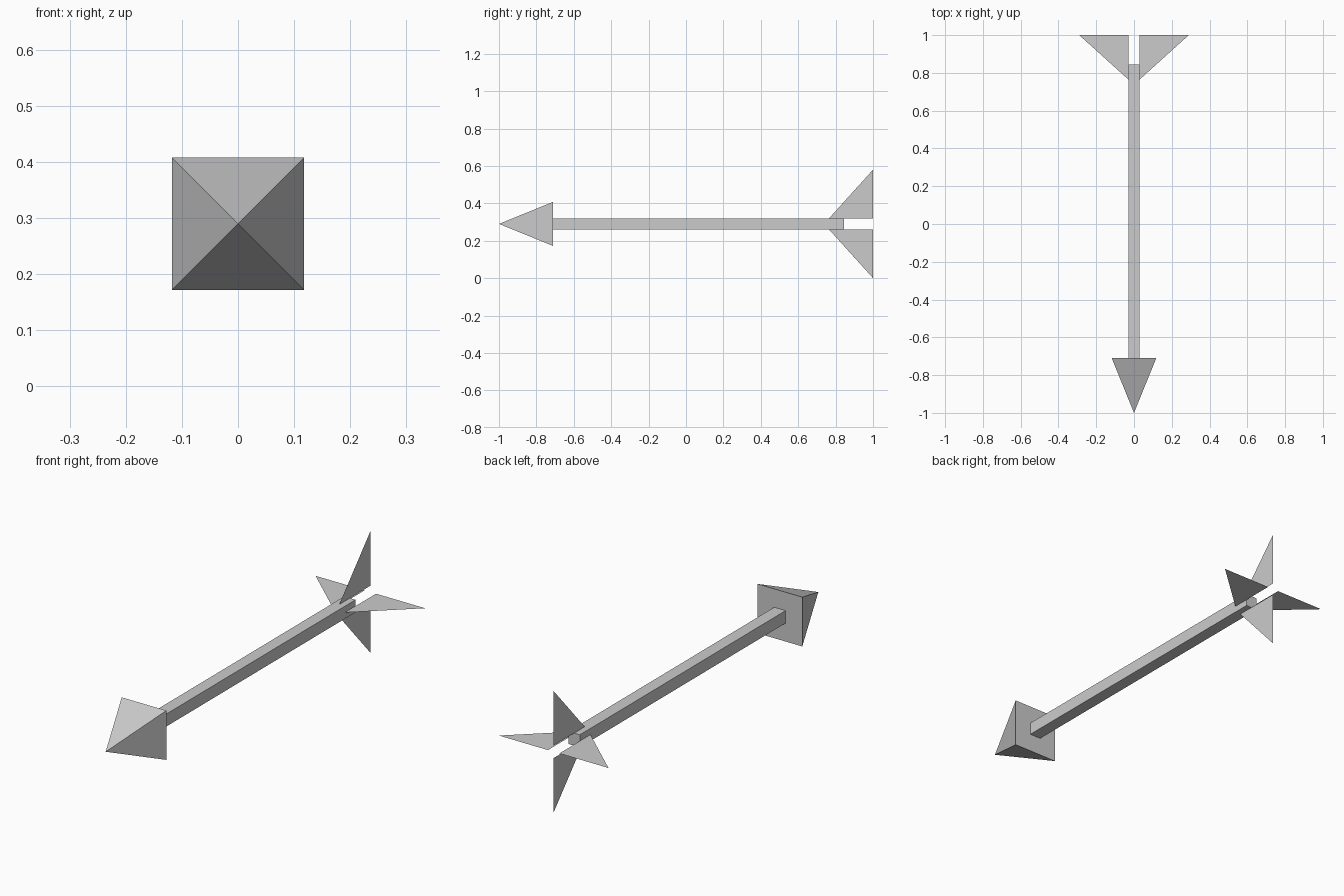
import bpy, bmesh
from math import pi, sqrt
from mathutils import Matrix

if "Cube" in bpy.data.objects:
    bpy.data.objects.remove(bpy.data.objects["Cube"])

Z = 0.29          # height of the arrow's axis
HEAD = 0.118      # half width of the head
SHAFT = 0.03      # half width of the shaft
SHAFT_END = 0.845
HEAD_BASE = -0.71


def make_object(name, bm):
    mesh = bpy.data.meshes.new(name)
    bm.to_mesh(mesh)
    bm.free()
    obj = bpy.data.objects.new(name, mesh)
    bpy.context.collection.objects.link(obj)
    return obj


# Head: four-sided pyramid pointing to -y
bm = bmesh.new()
bmesh.ops.create_cone(bm, cap_ends=True, segments=4, radius1=HEAD * sqrt(2),
                      radius2=0, depth=1 + HEAD_BASE)
bmesh.ops.remove_doubles(bm, verts=bm.verts, dist=1e-5)
top = max(v.co.x for v in bm.verts)
on_axis = any(abs(v.co.x - HEAD * sqrt(2)) < 1e-4 for v in bm.verts)
spin = Matrix.Rotation(pi / 4 if on_axis else 0, 4, 'Z')
bm.transform(Matrix.Translation((0, (HEAD_BASE - 1) / 2, Z))
             @ Matrix.Rotation(pi / 2, 4, 'X') @ spin)
make_object("arrow_head", bm)

# Shaft: long square bar
bm = bmesh.new()
bmesh.ops.create_cube(bm, size=1)
bm.transform(Matrix.Translation((0, (HEAD_BASE + SHAFT_END) / 2, Z))
             @ Matrix.Diagonal((2 * SHAFT, SHAFT_END - HEAD_BASE, 2 * SHAFT, 1)))
make_object("shaft", bm)

# Fletching: four flat triangular fins around the shaft
for i in range(4):
    bm = bmesh.new()
    corners = [(SHAFT, 0.765, 0), (0.29, 1, 0), (SHAFT, 1, 0)]
    bm.faces.new([bm.verts.new(c) for c in corners])
    bm.transform(Matrix.Translation((0, 0, Z)) @ Matrix.Rotation(i * pi / 2, 4, 'Y'))
    make_object(f"fin_{i + 1}", bm)
